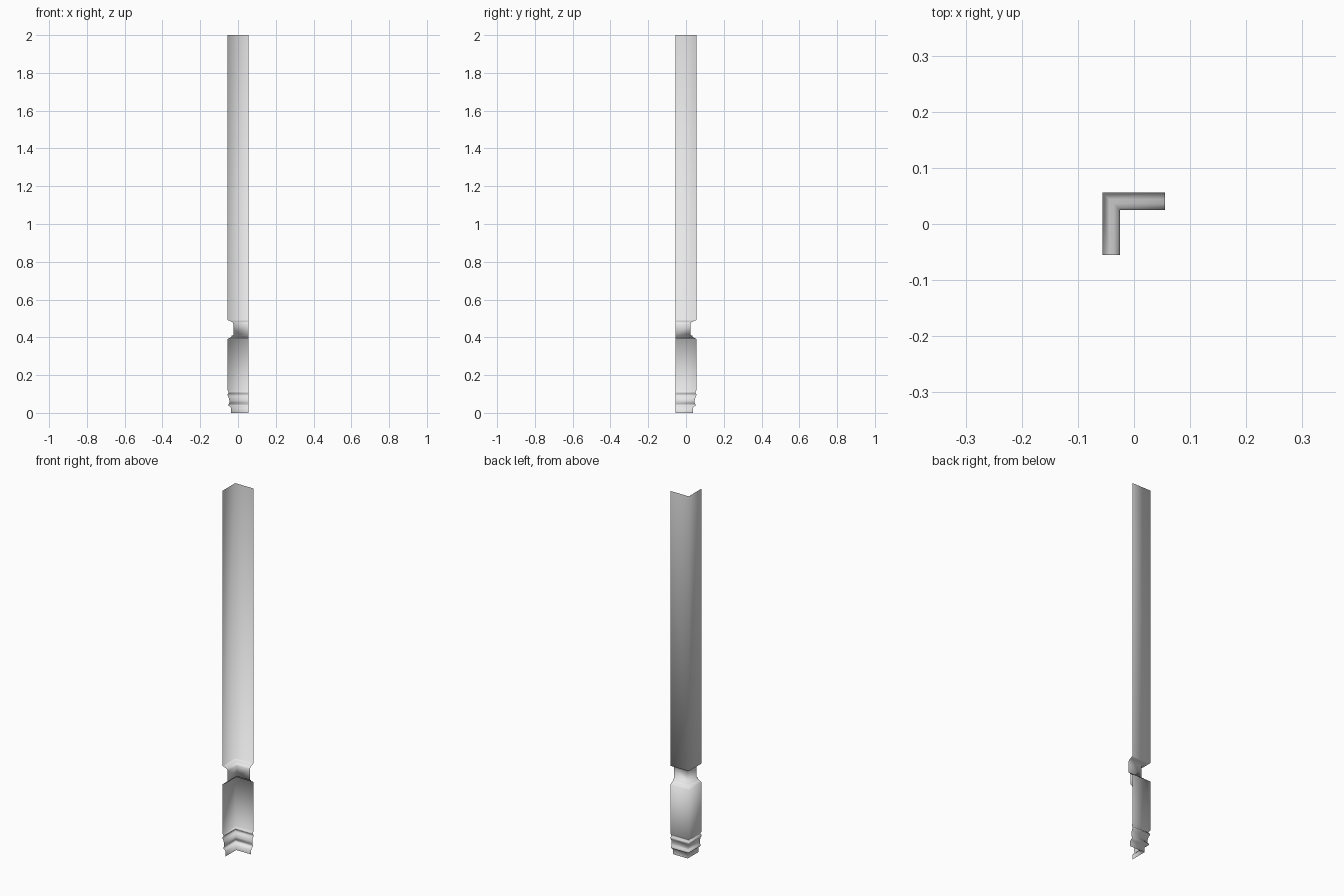
import bpy
import bmesh

cube = bpy.data.objects.get("Cube")
if cube:
    bpy.data.objects.remove(cube, do_unlink=True)

HALF = 0.055  # straight cut ends of both arms

# Moulding profile: (distance of the wall from the axis, height)
profile = [
    (0.036, 0.0), (0.036, 0.025), (0.042, 0.033),            # foot
    (0.050, 0.038), (0.051, 0.045), (0.046, 0.052),          # lower bead
    (0.046, 0.066), (0.050, 0.085),                          # hollow
    (0.055, 0.092), (0.055, 0.100), (0.049, 0.106),          # upper bead
    (0.051, 0.112), (0.056, 0.120), (0.056, 0.390),          # block
    (0.045, 0.397), (0.036, 0.400), (0.034, 0.408),          # ledge
    (0.025, 0.412), (0.025, 0.470),                          # neck
    (0.028, 0.479), (0.036, 0.484), (0.044, 0.487),          # cove
    (0.056, 0.492), (0.056, 2.0),                            # shaft
]

# Single light grey material
mat = bpy.data.materials.new("light_grey")
mat.use_nodes = True
grey = (0.8, 0.8, 0.8, 1.0)
mat.diffuse_color = grey
mat.node_tree.nodes["Principled BSDF"].inputs["Base Color"].default_value = grey

# Sweep the profile along the L-shaped corner as an open shell
bm = bmesh.new()
rows = []
for r, z in profile:
    path = [(-r, -HALF), (-r, r), (HALF, r)]
    rows.append([bm.verts.new((x, y, z)) for x, y in path])
for low, high in zip(rows, rows[1:]):
    for i in range(2):
        face = bm.faces.new((low[i], high[i], high[i + 1], low[i + 1]))
        face.smooth = True

mesh = bpy.data.meshes.new("corner_pilaster")
bm.to_mesh(mesh)
bm.free()
mesh.materials.append(mat)
pilaster = bpy.data.objects.new("corner_pilaster", mesh)
bpy.context.collection.objects.link(pilaster)
